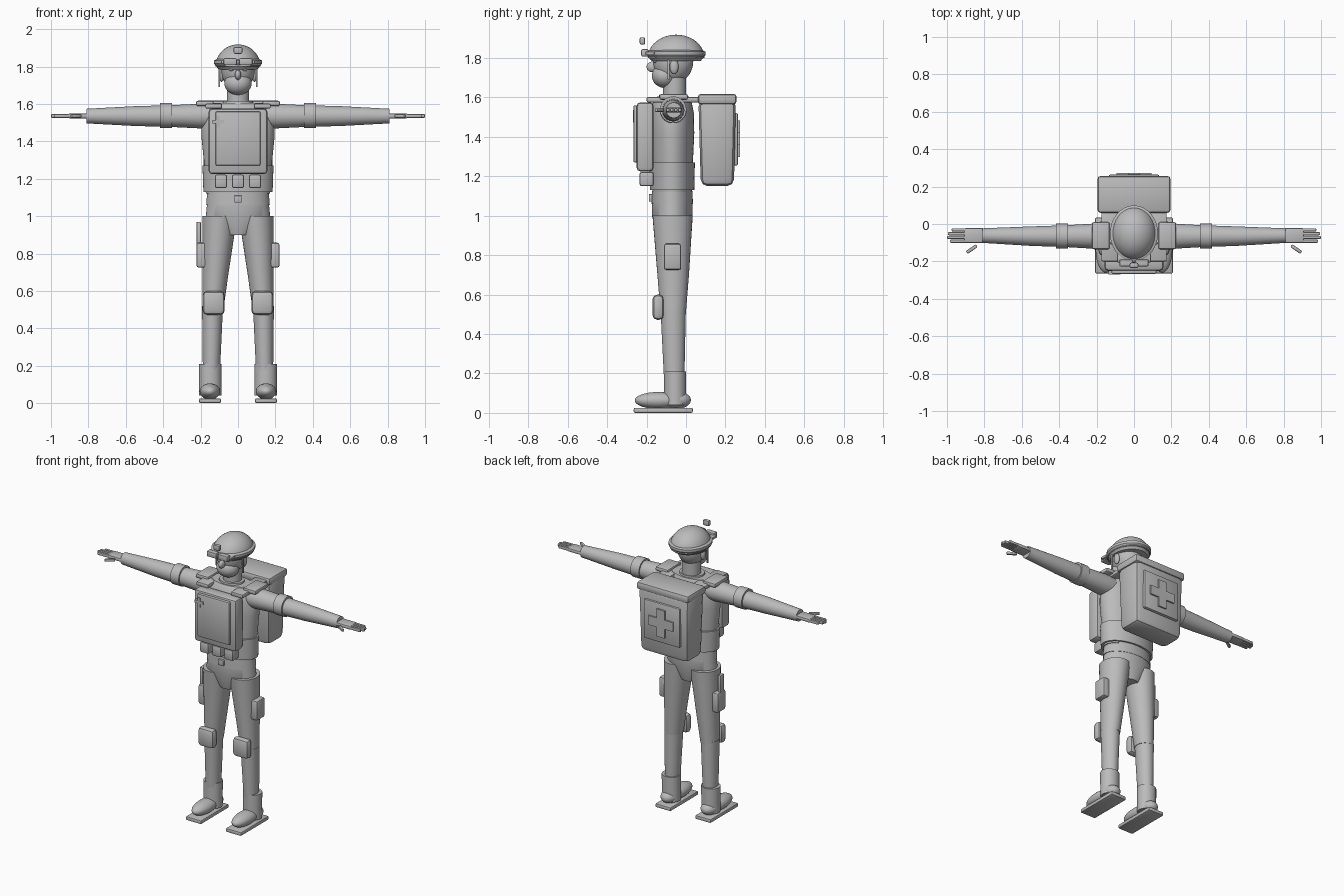
import bpy, bmesh, math
from mathutils import Vector, Matrix

if "Cube" in bpy.data.objects:
    bpy.data.objects.remove(bpy.data.objects["Cube"], do_unlink=True)

grey = bpy.data.materials.new("plain grey")
grey.use_nodes = True
COLOUR = (0.5, 0.5, 0.5, 1)
grey.diffuse_color = COLOUR
grey.node_tree.nodes["Principled BSDF"].inputs["Base Color"].default_value = COLOUR


def finish(name, bm, angle=35):
    bmesh.ops.recalc_face_normals(bm, faces=bm.faces)
    mesh = bpy.data.meshes.new(name)
    bm.to_mesh(mesh)
    bm.free()
    mesh.materials.append(grey)
    ob = bpy.data.objects.new(name, mesh)
    bpy.context.collection.objects.link(ob)
    bpy.ops.object.select_all(action='DESELECT')
    ob.select_set(True)
    bpy.context.view_layer.objects.active = ob
    bpy.ops.object.shade_smooth_by_angle(angle=math.radians(angle))
    return ob


def box(name, x, y, z, bevel=0.01, turn=0, segments=2):
    """Bevelled box from its ranges, optionally turned about z."""
    bm = bmesh.new()
    bmesh.ops.create_cube(bm, size=1)
    size = Vector((abs(x[1] - x[0]), y[1] - y[0], z[1] - z[0]))
    centre = Vector((sum(x) / 2, sum(y) / 2, sum(z) / 2))
    bmesh.ops.scale(bm, vec=size, verts=bm.verts)
    if bevel:
        bmesh.ops.bevel(bm, geom=bm.edges[:], offset=min(bevel, min(size) * 0.45),
                        segments=segments, affect='EDGES', profile=0.5)
    bm.transform(Matrix.Translation(centre) @ Matrix.Rotation(turn, 4, 'Z'))
    return finish(name, bm)


def loft(name, rings, along_x=0, sides=32):
    """Skin of ellipses (a, b, t, ra, rb); t runs up z, or along x by sign."""
    bm = bmesh.new()
    loops = []
    for a, b, t, ra, rb in rings:
        loop = []
        for i in range(sides):
            w = math.tau * i / sides
            p, q = a + ra * math.cos(w), b + rb * math.sin(w)
            loop.append(bm.verts.new((t * along_x, p, q) if along_x else (p, q, t)))
        loops.append(loop)
    for lo, hi in zip(loops, loops[1:]):
        for i in range(sides):
            j = (i + 1) % sides
            bm.faces.new((lo[i], lo[j], hi[j], hi[i]))
    bm.faces.new(loops[0])
    bm.faces.new(loops[-1])
    return finish(name, bm)


def ball(name, centre, radii):
    bm = bmesh.new()
    bmesh.ops.create_uvsphere(bm, u_segments=32, v_segments=16, radius=1)
    bm.transform(Matrix.Translation(centre) @ Matrix.Diagonal((*radii, 1)))
    return finish(name, bm, 60)


def cross(name, x, z, arm, half, y):
    """Plus-shaped plate made by extruding one outline."""
    bm = bmesh.new()
    corner = [(arm, -half), (arm, half), (half, half)]
    outline = []
    for k in range(4):
        for u, v in corner:
            for _ in range(k):
                u, v = -v, u
            outline.append(bm.verts.new((x + u, y[0], z + v)))
    face = bm.faces.new(outline)
    new = bmesh.ops.extrude_face_region(bm, geom=[face])["geom"]
    bmesh.ops.translate(bm, vec=(0, y[1] - y[0], 0),
                        verts=[g for g in new if isinstance(g, bmesh.types.BMVert)])
    return finish(name, bm)


# Head and neck
Y = -0.065
loft("neck", [(0, -0.058, 1.57, 0.06, 0.058), (0, -0.058, 1.72, 0.06, 0.058)])
ball("head", (0, Y, 1.785), (0.09, 0.102, 0.115))
ball("jaw", (0, -0.108, 1.71), (0.073, 0.065, 0.062))
ball("nose", (0, -0.17, 1.755), (0.017, 0.03, 0.027))
for s, side in ((1, "left"), (-1, "right")):
    ball(side + "_ear", (s * 0.088, -0.06, 1.755), (0.015, 0.022, 0.037))
    ball(side + "_eye", (s * 0.035, -0.155, 1.785), (0.016, 0.012, 0.01))
    box(side + "_chin_strap", (s * 0.096, s * 0.104), (-0.095, -0.083), (1.69, 1.80), 0.002)

# Helmet and its fittings
dome = [(0, -0.05, 1.80 + 0.118 * math.sin(a), 0.12 * math.cos(a), 0.144 * math.cos(a))
        for a in (math.radians(89.0 * k / 12) for k in range(13))]
loft("helmet_dome", dome, sides=48)
loft("helmet_brim", [(0, -0.05, 1.785, 0.105, 0.125), (0, -0.05, 1.815, 0.128, 0.149),
                     (0, -0.05, 1.832, 0.128, 0.149), (0, -0.05, 1.84, 0.112, 0.132)], sides=48)
box("goggle_strap", (-0.09, 0.09), (-0.205, -0.16), (1.815, 1.832), 0.004)
for s, side in ((1, "left"), (-1, "right")):
    box(side + "_goggle_lens", (s * 0.006, s * 0.078), (-0.227, -0.19), (1.807, 1.845), 0.008)
box("helmet_device", (-0.023, 0.023), (-0.235, -0.207), (1.868, 1.905), 0.008)

# Torso
loft("torso", [(0, -0.07, 1.12, 0.172, 0.1), (0, -0.07, 1.27, 0.18, 0.105),
               (0, -0.07, 1.42, 0.195, 0.112), (0, -0.07, 1.52, 0.195, 0.11),
               (0, -0.07, 1.57, 0.175, 0.1), (0, -0.065, 1.605, 0.14, 0.08)], sides=48)
loft("waist_wrap", [(0, -0.07, 1.13, 0.185, 0.112), (0, -0.07, 1.27, 0.19, 0.115)], sides=48)
loft("collar", [(0, Y, 1.59, 0.085, 0.075), (0, Y, 1.615, 0.08, 0.07)])
loft("belt", [(0, -0.07, 1.06, 0.17, 0.105), (0, -0.07, 1.125, 0.165, 0.103)], sides=48)
box("belt_buckle", (-0.02, 0.02), (-0.188, -0.165), (1.072, 1.11), 0.004)
loft("pelvis", [(0, -0.07, 0.9, 0.07, 0.075), (0, -0.07, 1.0, 0.172, 0.103),
                (0, -0.07, 1.07, 0.165, 0.103)], sides=48)

# Front armour plate and pouches
box("chest_plate", (-0.157, 0.157), (-0.25, -0.165), (1.225, 1.575), 0.018)
box("chest_panel", (-0.12, 0.12), (-0.267, -0.24), (1.27, 1.56), 0.008)
cross("chest_cross", -0.105, 1.505, 0.032, 0.01, (-0.27, -0.245))
for i, side in enumerate(("right", "middle", "left")):
    x = 0.091 * (i - 1)
    box(side + "_front_pouch", (x - 0.033, x + 0.033), (-0.235, -0.165), (1.15, 1.222), 0.01)

# Medical backpack with chamfered shell
pack = bmesh.new()
bmesh.ops.create_cube(pack, size=1)
pack.transform(Matrix.Translation((0, 0.158, 1.37)) @ Matrix.Diagonal((0.38, 0.19, 0.44, 1)))
for v in pack.verts:
    if v.co.z < 1.3:
        v.co.x *= 0.95
        v.co.y += 0.012 if v.co.y < 0.15 else -0.01
bmesh.ops.bevel(pack, geom=pack.edges[:], offset=0.035, segments=2, profile=0.5, affect='EDGES')
finish("backpack", pack)
box("backpack_lid", (-0.195, 0.195), (0.06, 0.257), (1.565, 1.618), 0.016)
box("backpack_panel", (-0.135, 0.135), (0.235, 0.264), (1.255, 1.52), 0.008)
cross("backpack_cross", 0, 1.39, 0.093, 0.031, (0.25, 0.274))

for s, side in ((1, "left"), (-1, "right")):
    # Arms, hands and shoulder plates
    loft(side + "_upper_arm", [(Y, 1.535, 0.13, 0.065, 0.062), (Y, 1.535, 0.2, 0.068, 0.066),
                               (Y, 1.535, 0.42, 0.055, 0.055)], along_x=s)
    loft(side + "_elbow_band", [(Y, 1.538, 0.353, 0.067, 0.067),
                                (Y, 1.538, 0.417, 0.067, 0.067)], along_x=s)
    loft(side + "_forearm", [(Y, 1.535, 0.4, 0.057, 0.057), (Y, 1.535, 0.55, 0.052, 0.053),
                             (-0.062, 1.535, 0.81, 0.039, 0.039)], along_x=s)
    box(side + "_palm", (s * 0.8, s * 0.91), (-0.102, -0.022), (1.523, 1.549), 0.01)
    for k in range(4):
        y = -0.092 + 0.02 * k
        tip = (0.985, 1.0, 0.995, 0.975)[k]
        box(f"{side}_finger_{k + 1}", (s * 0.895, s * tip), (y - 0.0085, y + 0.0085),
            (1.526, 1.546), 0.006)
    box(side + "_thumb", (s * 0.835, s * 0.9), (-0.143, -0.125), (1.526, 1.545), 0.006,
        turn=-s * 0.6)
    box(side + "_shoulder_plate", (s * 0.13, s * 0.225), (-0.135, 0.01), (1.588, 1.617), 0.01)
    box(side + "_shoulder_strap", (s * 0.085, s * 0.175), (-0.2, 0.07), (1.575, 1.602), 0.008)

    # Legs
    loft(side + "_thigh", [(s * 0.134, Y, 0.5, 0.056, 0.064), (s * 0.12, Y, 0.7, 0.07, 0.08),
                           (s * 0.097, -0.068, 1.0, 0.093, 0.102)])
    loft(side + "_shin", [(s * 0.142, -0.06, 0.18, 0.046, 0.052),
                          (s * 0.136, Y, 0.52, 0.056, 0.064)])
    box(side + "_knee_pad", (s * 0.071, s * 0.189), (-0.17, -0.112), (0.472, 0.6), 0.024)

    # Boots
    loft(side + "_boot_shaft", [(s * 0.148, -0.055, 0.04, 0.06, 0.056),
                                (s * 0.148, -0.055, 0.21, 0.061, 0.056)])
    ball(side + "_boot_toe", (s * 0.15, -0.14, 0.063), (0.055, 0.12, 0.043))
    ball(side + "_boot_heel", (s * 0.15, -0.05, 0.065), (0.055, 0.075, 0.045))
    box(side + "_sole", (s * 0.092, s * 0.208), (-0.265, 0.035), (0, 0.026), 0.008)

# Thigh gear
box("left_thigh_pouch", (0.165, 0.222), (-0.112, -0.025), (0.725, 0.858), 0.012)
box("right_holster", (-0.222, -0.165), (-0.112, -0.025), (0.725, 0.858), 0.012)
box("holstered_grip", (-0.222, -0.198), (-0.095, -0.055), (0.82, 0.97), 0.006)
